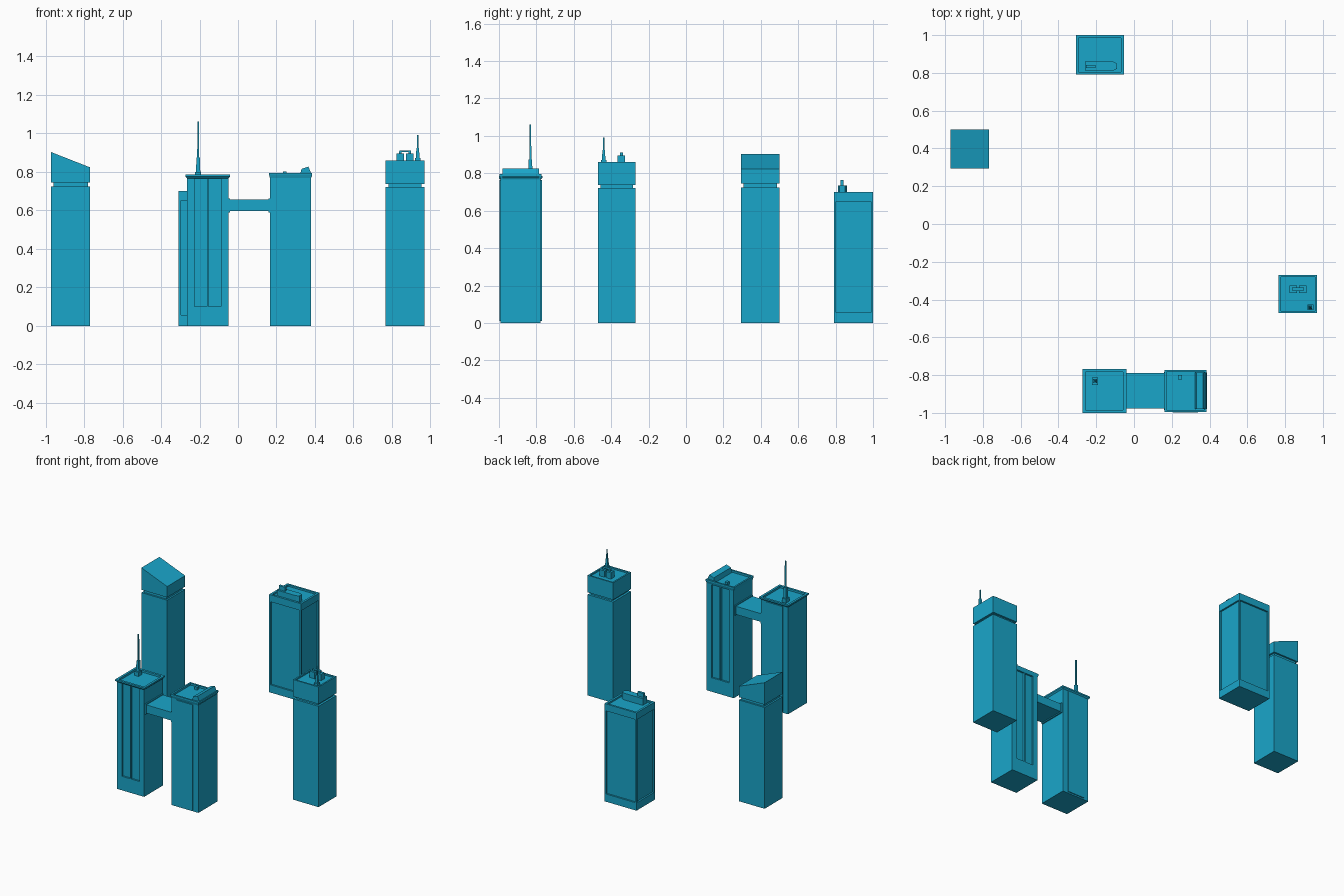
import bpy, bmesh
from mathutils import Vector

if "Cube" in bpy.data.objects:
    bpy.data.objects.remove(bpy.data.objects["Cube"])

mat = bpy.data.materials.new("tower_blue")
mat.diffuse_color = (0.01, 0.38, 0.59, 1)
mat.use_nodes = True
mat.node_tree.nodes["Principled BSDF"].inputs["Base Color"].default_value = mat.diffuse_color
SIDES = {"front": (0, -1, 0), "back": (0, 1, 0), "left": (-1, 0, 0), "right": (1, 0, 0)}


def finish(name, bm):
    bmesh.ops.recalc_face_normals(bm, faces=bm.faces)
    me = bpy.data.meshes.new(name)
    bm.to_mesh(me)
    bm.free()
    me.materials.append(mat)
    ob = bpy.data.objects.new(name, me)
    bpy.context.collection.objects.link(ob)
    return ob


def panel(bm, side, margin, z0, z1, depth):
    """Sink (or raise, if depth < 0) a panel in the main wall on one side."""
    d = Vector(SIDES[side])
    wall = max((f for f in bm.faces if f.normal.dot(d) > 0.99), key=lambda f: f.calc_area())
    bmesh.ops.inset_individual(bm, faces=[wall], thickness=margin)
    mid = wall.calc_center_median().z
    for v in wall.verts:
        v.co.z = z1 if v.co.z > mid else z0
    new = bmesh.ops.extrude_discrete_faces(bm, faces=[wall])["faces"][0]
    bmesh.ops.translate(bm, verts=new.verts[:], vec=-d * depth)


def stack(name, cx, cy, rings, panels=()):
    """Rectangular rings (half x, half y, z) joined upward, capped at both ends."""
    bm = bmesh.new()
    loops = [[bm.verts.new((cx + sx * hx, cy + sy * hy, z))
              for sx, sy in ((-1, -1), (1, -1), (1, 1), (-1, 1))] for hx, hy, z in rings]
    bm.faces.new(loops[0][::-1])
    bm.faces.new(loops[-1])
    for a, b in zip(loops, loops[1:]):
        for i in range(4):
            j = (i + 1) % 4
            bm.faces.new((a[i], a[j], b[j], b[i]))
    bm.normal_update()
    for p in panels:
        panel(bm, *p)
    return finish(name, bm)


def box(name, x0, x1, y0, y1, z0, z1):
    hx, hy = (x1 - x0) / 2, (y1 - y0) / 2
    return stack(name, (x0 + x1) / 2, (y0 + y1) / 2, [(hx, hy, z0), (hx, hy, z1)])


def prism(name, pts, vec):
    bm = bmesh.new()
    f = bm.faces.new([bm.verts.new(p) for p in pts])
    ext = bmesh.ops.extrude_face_region(bm, geom=[f], use_keep_orig=True)["geom"]
    bmesh.ops.translate(bm, vec=vec, verts=[g for g in ext if isinstance(g, bmesh.types.BMVert)])
    return finish(name, bm)


# slant-topped tower with a recessed neck
h = 0.102
stack("slant_tower_body", -0.87, 0.397, [(h, h, 0), (h, h, 0.725), (0.09, 0.09, 0.725), (0.09, 0.09, 0.746)])
prism("slant_tower_crown", [(-0.972, 0.295, 0.745), (-0.768, 0.295, 0.745),
                            (-0.768, 0.295, 0.823), (-0.972, 0.295, 0.903)], (0, 0.204, 0))

# square tower with neck, sunken roof, twin roof boxes and mast
h = 0.101
stack("square_tower_body", 0.867, -0.37, [(h, h, 0), (h, h, 0.722), (0.086, 0.086, 0.722), (0.086, 0.086, 0.739)])
stack("square_tower_crown", 0.867, -0.37, [(h, h, 0.738), (h, h, 0.86), (0.09, 0.09, 0.86), (0.09, 0.09, 0.85)])
for i, x in enumerate((0.843, 0.893)):
    box(f"roof_unit_{i}", x - 0.02, x + 0.02, -0.365, -0.325, 0.849, 0.895)
    box(f"roof_unit_post_{i}", x - 0.006, x + 0.006, -0.353, -0.337, 0.894, 0.906)
box("roof_unit_bar", 0.838, 0.898, -0.354, -0.336, 0.904, 0.911)
stack("square_tower_mast", 0.934, -0.44, [(.015, .015, .85), (.015, .015, .872), (.009, .009, .872),
                                        (.007, .007, .925), (.004, .004, .925), (.003, .003, .992)])

# panelled tower at the back
stack("panel_tower_body", -0.181, 0.896,
      [(0.127, 0.104, 0), (0.127, 0.104, 0.70), (0.112, 0.09, 0.70), (0.112, 0.09, 0.688)],
      [(s, 0.016, 0.055, 0.65, 0.012) for s in SIDES])
prism("panel_tower_roof_unit", [(-0.26, 0.812, 0.687), (-0.11, 0.812, 0.687), (-0.09, 0.822, 0.687),
                                (-0.09, 0.85, 0.687), (-0.11, 0.86, 0.687), (-0.26, 0.86, 0.687)], (0, 0, 0.049))
box("panel_tower_roof_vent", -0.255, -0.205, 0.826, 0.843, 0.735, 0.765)

# twin towers: slots on one face, a raised bay on the opposite face
def twin(name, cx, slots, bay, flare, z_eave, z_top):
    cy, h, f = -0.884, 0.107, 0.107 + flare
    stack(name + "_body", cx, cy,
          [(h, h, 0), (h, h, z_eave), (f, f, z_top - 0.01), (f, f, z_top),
           (0.1, 0.1, z_top), (0.1, 0.1, z_top - 0.014)],
          [(slots, 0.054, 0.1, 0.765, 0.012), (bay, 0.058, 0.01, z_eave - 0.003, -0.006)])
    y = cy + h * SIDES[slots][1]
    box(name + "_slot_divider", cx - 0.004, cx + 0.004, min(y, y - 0.013 * SIDES[slots][1]),
        max(y, y - 0.013 * SIDES[slots][1]), 0.1, 0.765)


twin("west_twin", -0.157, "front", "back", 0.009, 0.766, 0.785)
twin("east_twin", 0.273, "back", "front", 0.005, 0.768, 0.795)
stack("west_twin_mast", -0.207, -0.832, [(.016, .02, .77), (.016, .02, .80), (.011, .011, .80), (.009, .009, .875),
                                       (.005, .005, .875), (.004, .004, 1.062)])
prism("east_twin_roof_wedge", [(0.322, -0.98, 0.78), (0.375, -0.98, 0.765), (0.386, -0.98, 0.778),
                               (0.366, -0.98, 0.827), (0.33, -0.98, 0.815)], (0, 0.195, 0))
box("east_twin_roof_vent", 0.233, 0.253, -0.824, -0.8, 0.78, 0.802)

# sky bridge with end collars
box("sky_bridge", -0.052, 0.168, -0.978, -0.79, 0.597, 0.656)
for i, x in enumerate((-0.046, 0.163)):
    box(f"bridge_collar_{i}", x - 0.005, x + 0.005, -0.984, -0.784, 0.59, 0.662)
